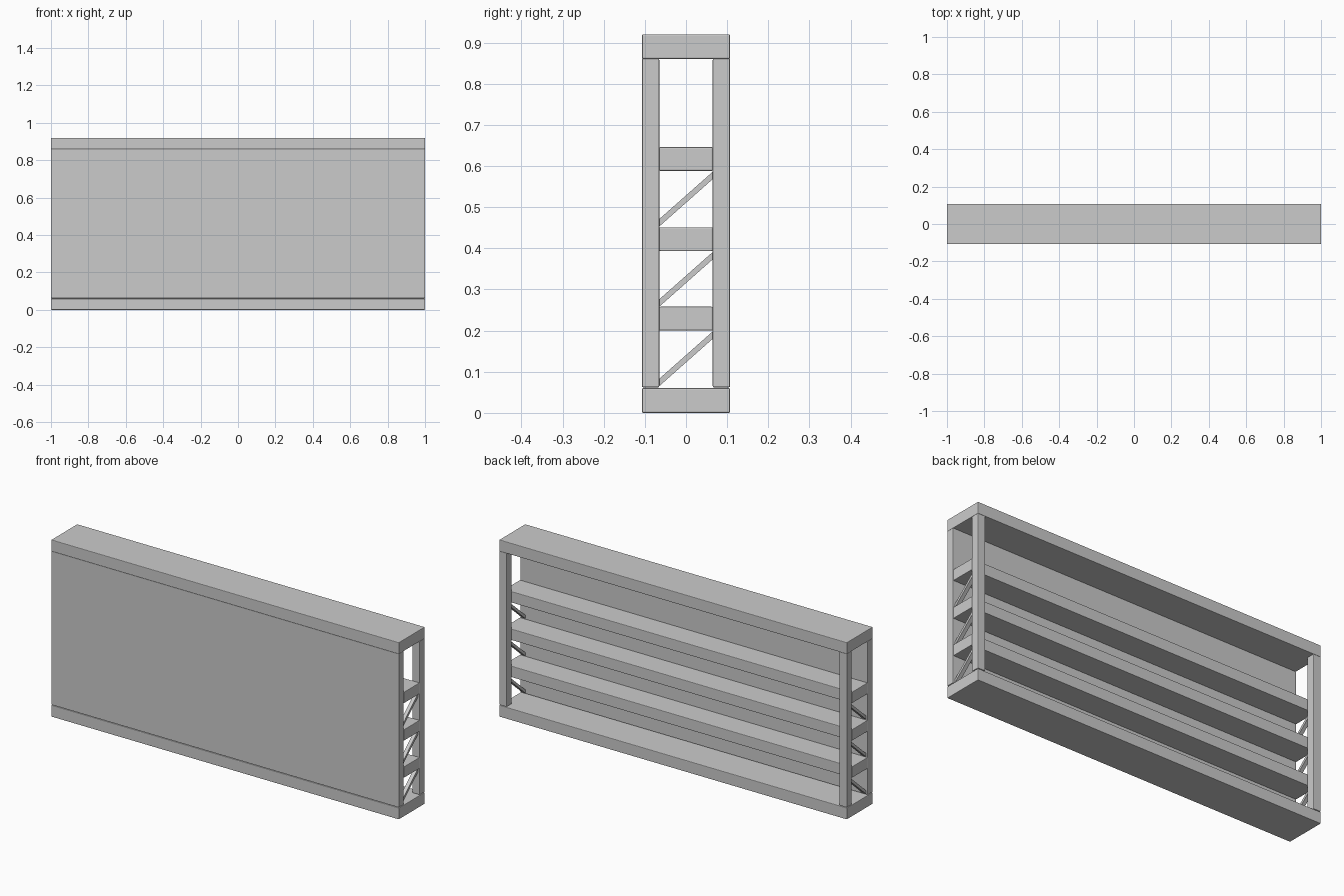
import bpy, bmesh

if "Cube" in bpy.data.objects:
    bpy.data.objects.remove(bpy.data.objects["Cube"])

BEVEL = 0.003


def prism(name, profile, x0, x1, bevel=BEVEL):
    """Extrude a (y, z) profile along x from x0 to x1."""
    bm = bmesh.new()
    face = bm.faces.new([bm.verts.new((x0, y, z)) for y, z in profile])
    ext = bmesh.ops.extrude_face_region(bm, geom=[face])
    verts = [v for v in ext["geom"] if isinstance(v, bmesh.types.BMVert)]
    bmesh.ops.translate(bm, verts=verts, vec=(x1 - x0, 0, 0))
    bmesh.ops.recalc_face_normals(bm, faces=bm.faces)
    mesh = bpy.data.meshes.new(name)
    bm.to_mesh(mesh)
    bm.free()
    obj = bpy.data.objects.new(name, mesh)
    bpy.context.collection.objects.link(obj)
    if bevel:
        mod = obj.modifiers.new("soft_edges", "BEVEL")
        mod.width = bevel
        mod.segments = 2
    return obj


def box(name, x, y, z):
    return prism(name, [(y[0], z[0]), (y[1], z[0]), (y[1], z[1]), (y[0], z[1])], *x)


FULL = (-1, 1)
OUT, INN = 0.107, 0.065

# Base, counter top and solid front panel
box("base_board", FULL, (-OUT, OUT), (0, 0.06))
box("counter_top", FULL, (-OUT, OUT), (0.86, 0.92))
box("front_panel", FULL, (-OUT, -INN), (0.062, 0.861))

# Shelves
shelf_bottoms = (0.20, 0.393, 0.588)
for i, z in enumerate(shelf_bottoms, 1):
    box(f"shelf_{i}", FULL, (-INN, INN), (z, z + 0.058))

# Back posts and diagonal braces at both ends
for side, xs in (("left", (-1, -0.957)), ("right", (0.957, 1))):
    box(f"back_post_{side}", xs, (INN, OUT), (0.062, 0.861))
    bx = (-0.99, -0.97) if side == "left" else (0.97, 0.99)
    for i, top in enumerate(shelf_bottoms, 1):
        low = top - 0.135
        prism(f"brace_{side}_{i}",
              [(-INN, low), (INN, top - 0.02), (INN, top - 0.002), (-INN, low + 0.018)],
              *bx, bevel=0)
